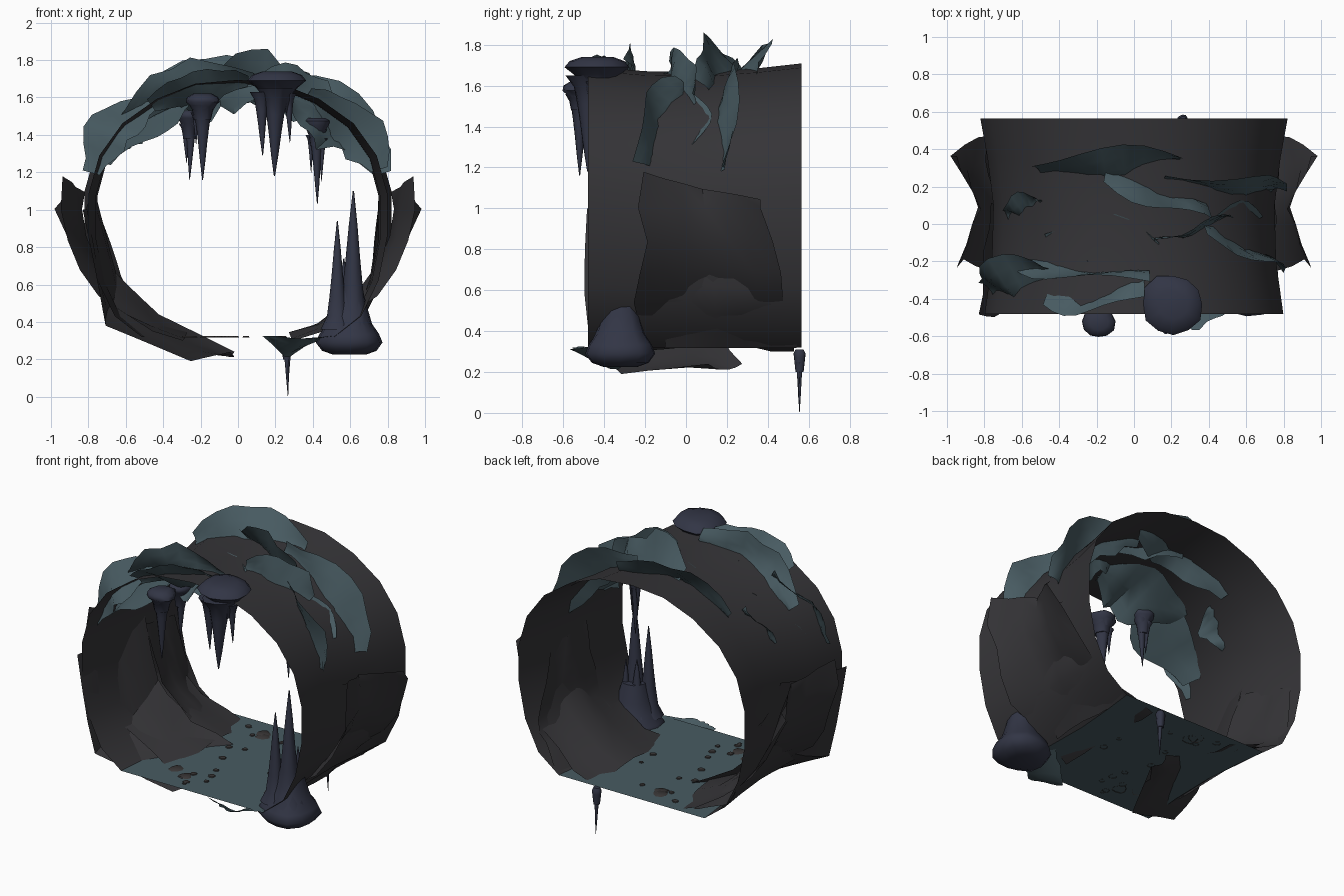
import bpy, bmesh, math, random
from mathutils import Vector

if "Cube" in bpy.data.objects:
    bpy.data.objects.remove(bpy.data.objects["Cube"])

random.seed(4)

def material(name, rgb):
    m = bpy.data.materials.new(name)
    m.diffuse_color = (*rgb, 1)
    m.use_nodes = True
    m.node_tree.nodes["Principled BSDF"].inputs["Base Color"].default_value = m.diffuse_color
    return m

DARK = material("dark_rock", (0.035, 0.034, 0.038))
TEAL = material("teal_rock", (0.065, 0.105, 0.122))
SLATE = material("slate_rock", (0.032, 0.036, 0.06))
BROWN = material("pebble_rock", (0.04, 0.036, 0.036))

def finish(name, bm, mat, angle=40):
    me = bpy.data.meshes.new(name)
    bm.to_mesh(me)
    bm.free()
    ob = bpy.data.objects.new(name, me)
    bpy.context.collection.objects.link(ob)
    me.materials.append(mat)
    bpy.ops.object.select_all(action='DESELECT')
    ob.select_set(True)
    bpy.context.view_layer.objects.active = ob
    bpy.ops.object.shade_smooth_by_angle(angle=math.radians(angle))
    return ob

def grid(bm, rows, closed=False):
    vs = [[bm.verts.new(p) for p in r] for r in rows]
    n = len(vs[0])
    for a, b in zip(vs, vs[1:]):
        for i in range(n if closed else n - 1):
            j = (i + 1) % n
            bm.faces.new((a[i], a[j], b[j], b[i]))
    return vs

def lerp(a, b, t):
    return a + (b - a) * t

def on_wall(deg, d):
    # point on the tunnel's cross-section, d outside it, angle from the top
    t = math.radians(deg)
    return math.sin(t) * (0.79 + d), 1.0 + math.cos(t) * (0.69 + d)

# tunnel shell: arch profile swept along y, slightly pinched in the middle
HALF = [(0.5, 0.32), (0.64, 0.43), (0.73, 0.62), (0.775, 0.85), (0.775, 1.08),
        (0.72, 1.28), (0.6, 1.45), (0.42, 1.58), (0.22, 1.66), (0, 1.68)]
ARCH = HALF + [(-x, z) for x, z in HALF[-2::-1]]
SECTIONS = [(-0.48, 1.03), (-0.2, 0.98), (0.1, 0.97), (0.35, 1.01), (0.565, 1.06)]
bm = bmesh.new()
grid(bm, [[(x * f, y, 0.32 + (z - 0.32) * (1 + (f - 1) * 0.35)) for x, z in ARCH] for y, f in SECTIONS])
finish("tunnel_shell", bm, DARK, 60)

# flat floor
bm = bmesh.new()
grid(bm, [[(x * f, y, 0.32) for x in (-0.5, -0.25, 0, 0.25, 0.5)] for y, f in SECTIONS])
finish("tunnel_floor", bm, TEAL)

# flat pebbles on the floor
bm = bmesh.new()
for i in range(18):
    cx, cy = random.uniform(-0.3, 0.3), random.uniform(-0.42, 0.5)
    r = random.choice((0.015, 0.02, 0.025, 0.05))
    pts = [(cx + r * random.uniform(0.75, 1.1) * math.cos(k * math.pi / 4),
            cy + r * random.uniform(0.75, 1.1) * math.sin(k * math.pi / 4)) for k in range(8)]
    vs = grid(bm, [[(x, y, 0.318) for x, y in pts],
                   [(lerp(cx, x, 0.8), lerp(cy, y, 0.8), 0.325) for x, y in pts]], True)
    bm.faces.new(vs[1])
finish("floor_pebbles", bm, BROWN)

def roof_sheet(name, t0, t1, y0, y1, d_out, d_in, lean):
    # ragged sheet that cuts through the roof from outside to inside
    bm, rows, n = bmesh.new(), [], 8
    for i in range(n + 1):
        u = i / n
        w = 0.35 + 0.65 * math.sin(math.pi * u)
        top, low = d_out * w * random.uniform(0.65, 1.15), d_in * w * random.uniform(0.7, 1.2)
        row = []
        for k in range(5):
            v = k / 4
            x, z = on_wall(lerp(t0, t1, u), lerp(low, top, v))
            y = lerp(y0, y1, u) + lean * w * (v - 0.5) + 0.025 * math.sin(7 * u + 3 * v)
            row.append((x, y, z))
        rows.append(row)
    grid(bm, rows)
    finish(name, bm, TEAL, 50)

SHEETS = [(-74, -34, -0.36, -0.26, 0.19, -0.08, 0.24), (-52, 6, -0.22, -0.28, 0.15, -0.09, -0.08),
          (-36, 4, -0.4, -0.34, 0.1, -0.12, -0.2), (-40, 18, 0.27, 0.33, 0.16, -0.13, 0.2),
          (-11, 30, 0.25, 0.07, 0.17, -0.12, -0.16), (12, 74, 0.23, 0.17, 0.16, -0.12, 0.1),
          (8, 40, -0.1, 0.03, 0.14, -0.14, 0.08), (28, 72, -0.03, -0.22, 0.14, -0.14, -0.16),
          (-62, -40, 0.04, 0.11, 0.05, -0.12, 0.14),
          # broad sheets hanging under the ceiling
          (-68, -18, -0.3, -0.25, -0.04, -0.16, 0.34), (-38, 10, -0.12, -0.15, -0.04, -0.19, 0.36),
          (22, 62, -0.1, 0.0, -0.02, -0.2, 0.3)]
for i, s in enumerate(SHEETS):
    roof_sheet(f"roof_sheet_{i + 1}", *s)

# wall slabs: standing off the wall, flared at both ends, mirrored left and right
def wall_slab(name, side):
    random.seed(9)
    bm, rows = bmesh.new(), []
    for i in range(8):
        u = i / 7
        row = []
        for k in range(7):
            v = k / 6
            d = (0.05 + 0.12 * abs(2 * v - 1) ** 1.3) * (1 - 0.65 * u) + random.uniform(-0.015, 0.015)
            if i == 1 and k == 6:
                d += 0.045
            deg = lerp(78, 160, u) + (9 * v if i == 0 else 0)
            y = lerp(lerp(-0.2, -0.25, u), lerp(0.36, 0.55, u), v)
            x, z = on_wall(deg, d)
            row.append((side * x, y + (random.uniform(-0.03, 0.03) if k in (0, 6) else 0), max(z, 0.3)))
        rows.append(row)
    grid(bm, rows)
    finish(name, bm, DARK, 45)

wall_slab("wall_slab_right", 1)
wall_slab("wall_slab_left", -1)

def loft(name, a, b, mat, sag=0.0):
    # ragged sheet between two rails
    bm, rows = bmesh.new(), []
    def rail(p, u):
        s = min(int(u * (len(p) - 1)), len(p) - 2)
        return Vector(p[s]).lerp(Vector(p[s + 1]), u * (len(p) - 1) - s)
    for i in range(10):
        u, row = i / 9, []
        for k in range(6):
            v = k / 5
            p = rail(a, u).lerp(rail(b, u), v)
            p.z -= sag * math.sin(math.pi * v)
            p.x += 0.012 * math.sin(9 * v + 5 * u)
            if k in (0, 5):
                p.y += random.uniform(-0.015, 0.015)
            row.append(p)
        rows.append(row)
    grid(bm, rows)
    finish(name, bm, mat, 30)

# inner wall and under-floor sheets
loft("inner_slab_left", [(-0.83, -0.49, 1.0), (-0.72, -0.48, 0.38), (-0.25, -0.32, 0.19), (-0.03, 0.1, 0.24)],
     [(-0.77, 0.1, 1.1), (-0.64, 0.1, 0.66), (-0.42, 0.12, 0.44), (-0.03, 0.28, 0.24)], DARK, 0.03)
loft("inner_slab_left_back", [(-0.75, 0.1, 1.0), (-0.62, 0.12, 0.6), (-0.38, 0.2, 0.34)],
     [(-0.81, 0.5, 0.9), (-0.7, 0.54, 0.45), (-0.4, 0.5, 0.315)], DARK)
loft("inner_slab_right", [(0.75, -0.05, 1.05), (0.7, -0.1, 0.58), (0.52, -0.1, 0.318)],
     [(0.77, 0.3, 1.0), (0.74, 0.5, 0.55), (0.52, 0.55, 0.318)], DARK)
loft("under_floor_sheet", [(0.13, -0.5, 0.325), (0.25, -0.36, 0.2), (0.45, -0.2, 0.318)],
     [(0.2, -0.52, 0.325), (0.34, -0.57, 0.31), (0.5, -0.45, 0.325)], TEAL)

def revolve(bm, x, y, prof, dx=0.0, dy=0.0, sides=10):
    # lumpy turned form whose far end may drift sideways
    jit = [random.uniform(0.9, 1.08) for _ in range(sides)]
    z0, z1 = prof[0][1], prof[-1][1]
    rows = []
    for r, z in prof:
        f = (z - z0) / (z1 - z0)
        rows.append([(x + dx * f + r * jit[k] * math.cos(2 * math.pi * k / sides),
                      y + dy * f + r * jit[k] * math.sin(2 * math.pi * k / sides), z) for k in range(sides)])
    vs = grid(bm, rows, True)
    bm.faces.new(vs[0])
    bm.faces.new(vs[-1])

SPIKE = [(1, 0), (0.62, 0.12), (0.47, 0.3), (0.34, 0.5), (0.2, 0.75), (0.03, 1)]

def cluster(name, x, y, base, spikes):
    bm = bmesh.new()
    revolve(bm, x, y, base, sides=12)
    for sx, sy, r, z0, z1 in spikes:
        revolve(bm, sx, sy, [(r * a, lerp(z0, z1, b)) for a, b in SPIKE], random.uniform(-0.01, 0.01), 0)
    bmesh.ops.recalc_face_normals(bm, faces=bm.faces)
    finish(name, bm, SLATE, 60)

# stalactites
cluster("stalactite_front_left", -0.19, -0.52,
        [(0.05, 1.62), (0.085, 1.6), (0.09, 1.575), (0.06, 1.55), (0.045, 1.48)],
        [(-0.19, -0.52, 0.07, 1.56, 1.16), (-0.225, -0.5, 0.03, 1.52, 1.35)])
cluster("stalactite_inner_left", -0.26, -0.23,
        [(0.05, 1.53), (0.07, 1.51), (0.065, 1.49), (0.04, 1.46), (0.03, 1.38)],
        [(-0.25, -0.23, 0.05, 1.48, 1.16), (-0.28, -0.22, 0.035, 1.46, 1.25)])
cluster("stalactite_center", 0.21, -0.43,
        [(0.08, 1.74), (0.14, 1.72), (0.165, 1.69), (0.12, 1.655), (0.09, 1.62), (0.06, 1.52)],
        [(0.2, -0.48, 0.11, 1.65, 1.18), (0.125, -0.48, 0.06, 1.63, 1.29), (0.27, -0.45, 0.04, 1.62, 1.36)])
cluster("stalactite_right", 0.42, -0.08,
        [(0.05, 1.49), (0.075, 1.475), (0.07, 1.45), (0.045, 1.42), (0.035, 1.34)],
        [(0.42, -0.08, 0.055, 1.43, 1.03), (0.39, -0.06, 0.03, 1.4, 1.2), (0.45, -0.08, 0.03, 1.38, 1.15)])
cluster("stalactite_under_floor", 0.26, 0.555,
        [(0.02, 0.31), (0.03, 0.29), (0.028, 0.27), (0.02, 0.2)],
        [(0.26, 0.555, 0.028, 0.29, 0.0), (0.275, 0.55, 0.014, 0.25, 0.06)])

# stalagmite rising from the floor
cluster("stalagmite", 0.6, -0.32,
        [(0.09, 0.225), (0.15, 0.245), (0.185, 0.29), (0.165, 0.335), (0.125, 0.39), (0.1, 0.47), (0.07, 0.58)],
        [(0.61, -0.35, 0.11, 0.36, 1.1), (0.53, -0.37, 0.085, 0.36, 0.94),
         (0.565, -0.3, 0.08, 0.38, 0.74), (0.65, -0.3, 0.07, 0.38, 0.72)])
